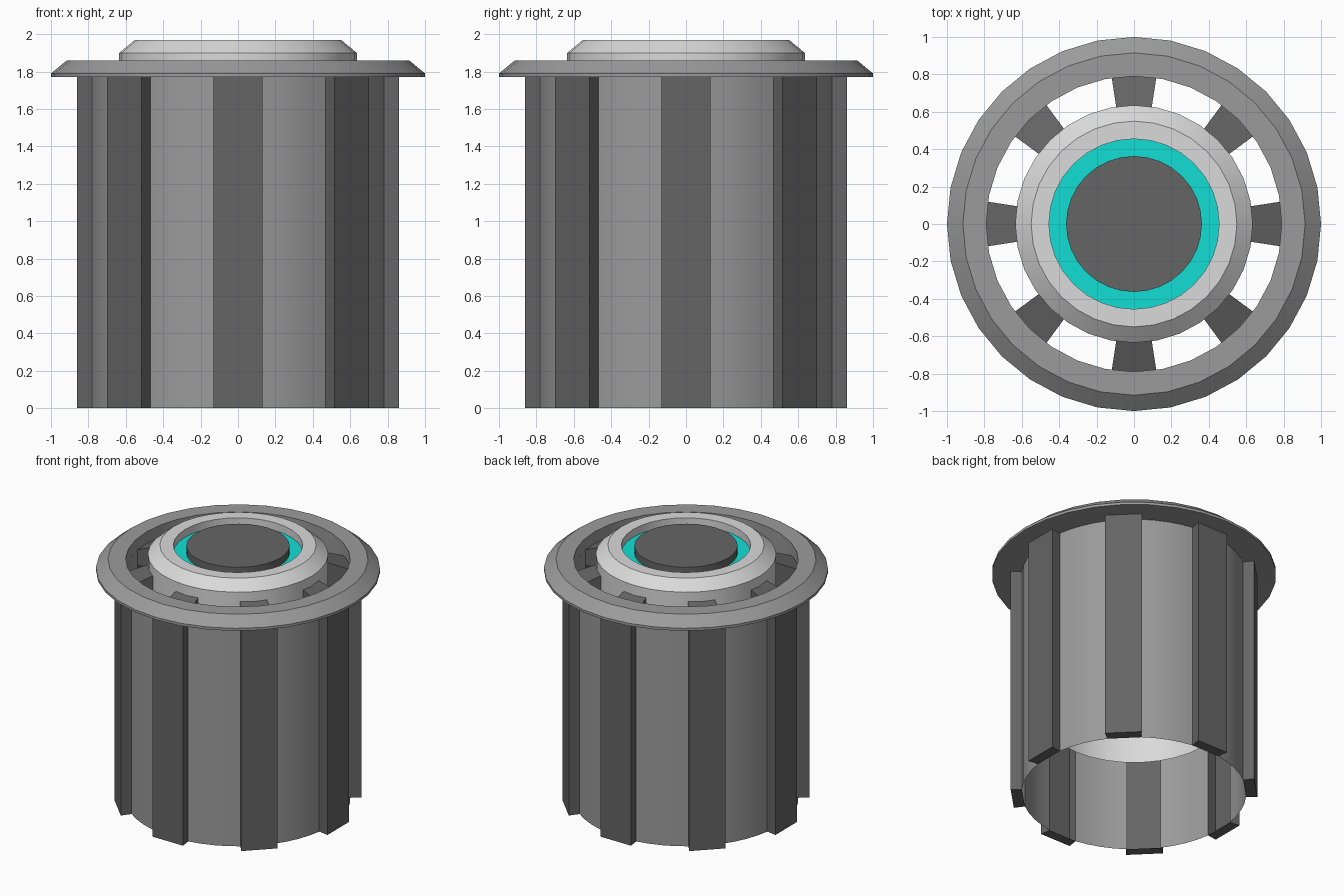
import bpy, bmesh
from math import sin, cos, pi, radians

cube = bpy.data.objects.get("Cube")
if cube:
    bpy.data.objects.remove(cube, do_unlink=True)

SIDES = 32          # facets around every turned part
RIBS = 8
HALF = radians(8.65)  # half the angle covered by one rib
R_WALL, R_RIB = 0.79, 0.87
TOP = 1.77


def material(name, r, g, b):
    m = bpy.data.materials.new(name)
    m.use_nodes = True
    m.diffuse_color = (r, g, b, 1)
    m.node_tree.nodes["Principled BSDF"].inputs["Base Color"].default_value = (r, g, b, 1)
    return m


mid_grey = material("mid grey", 0.33, 0.33, 0.33)
dark_grey = material("dark grey", 0.13, 0.13, 0.13)
light_grey = material("light grey", 0.7, 0.7, 0.7)
turquoise = material("turquoise", 0.006, 0.74, 0.66)


def finish(name, bm, mat):
    mesh = bpy.data.meshes.new(name)
    bm.to_mesh(mesh)
    bm.free()
    mesh.materials.append(mat)
    obj = bpy.data.objects.new(name, mesh)
    bpy.context.collection.objects.link(obj)
    bpy.ops.object.select_all(action='DESELECT')
    obj.select_set(True)
    bpy.context.view_layer.objects.active = obj
    bpy.ops.object.shade_smooth_by_angle(angle=radians(25))
    return obj


def polar(r, a, z):
    return (r * cos(a), r * sin(a), z)


def lathe(name, profile, mat, closed=False, cap=False):
    """Turn a (radius, height) profile, listed bottom to top on the outside."""
    bm = bmesh.new()
    rings = [[bm.verts.new(polar(r, 2 * pi * i / SIDES, z)) for i in range(SIDES)]
             for r, z in profile]
    pairs = list(zip(rings, rings[1:]))
    if closed:
        pairs.append((rings[-1], rings[0]))
    for low, high in pairs:
        for i in range(SIDES):
            j = (i + 1) % SIDES
            bm.faces.new((low[i], low[j], high[j], high[i]))
    if cap:
        bm.faces.new(rings[-1])
    return finish(name, bm, mat)


def wedge(bm, angle, r_in, r_out, z_in, z_out, skip_inner=False):
    """Radial block; z_in and z_out are (bottom, top) at its inner and outer ends."""
    v = {}
    for s in (-1, 1):
        for end, r, zs in (("in", r_in, z_in), ("out", r_out, z_out)):
            for k in (0, 1):
                v[s, end, k] = bm.verts.new(polar(r, angle + s * HALF, zs[k]))
    quads = [[(-1, "out", 0), (1, "out", 0), (1, "out", 1), (-1, "out", 1)],
             [(-1, "in", 0), (-1, "out", 0), (-1, "out", 1), (-1, "in", 1)],
             [(1, "out", 0), (1, "in", 0), (1, "in", 1), (1, "out", 1)],
             [(-1, "in", 0), (1, "in", 0), (1, "out", 0), (-1, "out", 0)],
             [(-1, "out", 1), (1, "out", 1), (1, "in", 1), (-1, "in", 1)]]
    if not skip_inner:
        quads.append([(1, "in", 0), (-1, "in", 0), (-1, "in", 1), (1, "in", 1)])
    for q in quads:
        bm.faces.new([v[k] for k in q])


# Thin barrel wall panels between the ribs
bm = bmesh.new()
STEPS = 4
for n in range(RIBS):
    start = 2 * pi * n / RIBS + HALF
    span = 2 * pi / RIBS - 2 * HALF
    cols = [[bm.verts.new(polar(R_WALL, start + span * i / STEPS, z)) for z in (0, TOP)]
            for i in range(STEPS + 1)]
    for a, b in zip(cols, cols[1:]):
        bm.faces.new((a[0], b[0], b[1], a[1]))
finish("barrel_wall", bm, mid_grey)

# Hollow ribs, open toward the inside, and sloping spokes to the hub
ribs, spokes = bmesh.new(), bmesh.new()
for n in range(RIBS):
    angle = 2 * pi * n / RIBS
    wedge(ribs, angle, R_WALL, R_RIB, (0, TOP), (0, TOP), skip_inner=True)
    wedge(spokes, angle, 0.62, 0.795, (1.65, 1.83), (1.65, 1.77))
finish("barrel_ribs", ribs, dark_grey)
finish("hub_spokes", spokes, dark_grey)

# Flange around the top
lathe("flange", [(R_WALL, TOP), (1.0, TOP), (1.0, 1.79), (0.915, 1.86), (R_WALL, 1.86)],
      mid_grey, closed=True)

# Hollow hub sleeve with bevelled rim and recess
lathe("hub_sleeve", [(0.635, 0.615), (0.635, 1.9), (0.55, 1.97), (0.455, 1.97), (0.455, 1.9)],
      light_grey)

# Coloured ring and centre button in the recess
lathe("recess_ring", [(0.456, 1.905), (0.456, 1.91)], turquoise, cap=True)
lathe("centre_button", [(0.363, 1.905), (0.363, 1.967)], dark_grey, cap=True)
